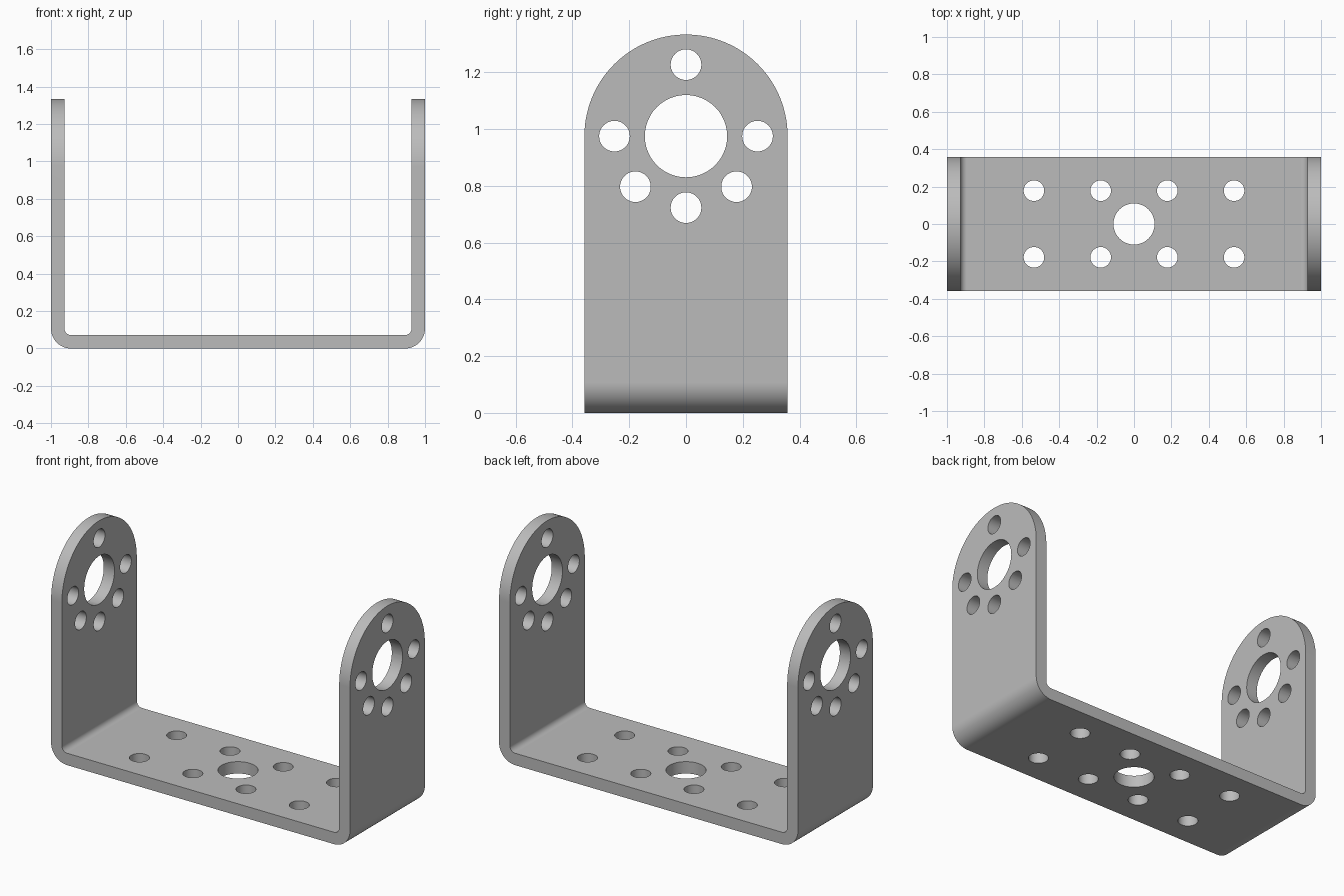
import bpy, bmesh, math
from mathutils import Vector

if "Cube" in bpy.data.objects:
    bpy.data.objects.remove(bpy.data.objects["Cube"])

HALF_W = 0.358      # half depth of the strip
THICK = 0.072       # sheet thickness
R_OUT, R_IN = 0.107, 0.035
HUB_Z = 0.975       # centre of the rounded ear
TOP = HUB_Z + HALF_W


def arc(cx, cy, r, a0, a1, n):
    return [(cx + r * math.cos(math.radians(a0 + (a1 - a0) * i / n)),
             cy + r * math.sin(math.radians(a0 + (a1 - a0) * i / n)))
            for i in range(n + 1)]


def add_prism(bm, pts, start, offset):
    """Extrude a closed loop of 3D points along an offset."""
    start, offset = Vector(start), Vector(offset)
    face = bm.faces.new([bm.verts.new(Vector(p) + start) for p in pts])
    ext = bmesh.ops.extrude_face_region(bm, geom=[face], use_keep_orig=True)
    verts = [g for g in ext["geom"] if isinstance(g, bmesh.types.BMVert)]
    bmesh.ops.translate(bm, verts=verts, vec=offset)


def make_object(name, bm):
    bmesh.ops.recalc_face_normals(bm, faces=bm.faces)
    mesh = bpy.data.meshes.new(name)
    bm.to_mesh(mesh)
    bm.free()
    obj = bpy.data.objects.new(name, mesh)
    bpy.context.collection.objects.link(obj)
    return obj


# U-shaped bent strip
outer = arc(1 - R_OUT, R_OUT, R_OUT, -90, 0, 16) + [(1, TOP)]
inner = [(1 - THICK, TOP)] + arc(1 - THICK - R_IN, THICK + R_IN, R_IN, 0, -90, 10)
right = outer + inner
profile = right + [(-x, z) for x, z in reversed(right)]
bm = bmesh.new()
add_prism(bm, [(x, 0, z) for x, z in profile], (0, -HALF_W, 0), (0, 2 * HALF_W, 0))
bracket = make_object("bracket", bm)

# Rounded ear outline, kept slightly wide below the arc
side = [(-HALF_W, -0.1), (HALF_W, -0.1)] + arc(0, HUB_Z, HALF_W, 0, 180, 64)
bm = bmesh.new()
add_prism(bm, [(0, y, z) for y, z in side], (-1.1, 0, 0), (2.2, 0, 0))
ear_cutter = make_object("ear_outline_cutter", bm)

# Holes through both ears: hub and screw circle
bm = bmesh.new()
ear_holes = [(0, HUB_Z, 0.145)]
for a in (0, 90, 180, 225, 270, 315):
    t = math.radians(a)
    ear_holes.append((0.252 * math.cos(t), HUB_Z + 0.252 * math.sin(t), 0.054))
for y, z, r in ear_holes:
    loop = arc(y, z, r, 0, 360, 48)[:-1]
    add_prism(bm, [(0, p, q) for p, q in loop], (-1.1, 0, 0), (2.2, 0, 0))
ear_hole_cutter = make_object("ear_hole_cutter", bm)

# Holes through the base plate
bm = bmesh.new()
base_holes = [(0, 0, 0.11)] + [(x, y, 0.055) for x in (-0.535, -0.178, 0.178, 0.535)
                               for y in (-0.178, 0.178)]
for x, y, r in base_holes:
    loop = arc(x, y, r, 0, 360, 48)[:-1]
    add_prism(bm, [(p, q, 0) for p, q in loop], (0, 0, -0.1), (0, 0, 0.3))
base_hole_cutter = make_object("base_hole_cutter", bm)

for cutter, op in ((ear_cutter, 'INTERSECT'), (ear_hole_cutter, 'DIFFERENCE'),
                   (base_hole_cutter, 'DIFFERENCE')):
    mod = bracket.modifiers.new(cutter.name, 'BOOLEAN')
    mod.object, mod.operation, mod.solver = cutter, op, 'EXACT'
    cutter.hide_render = True

# Bake the cuts and discard the cutters
deps = bpy.context.evaluated_depsgraph_get()
baked = bpy.data.meshes.new_from_object(bracket.evaluated_get(deps))
bracket.modifiers.clear()
bracket.data = baked
for cutter in (ear_cutter, ear_hole_cutter, base_hole_cutter):
    bpy.data.objects.remove(cutter)

# Plain grey metal
grey = bpy.data.materials.new("grey metal")
grey.diffuse_color = (0.5, 0.5, 0.5, 1)
grey.use_nodes = True
grey.node_tree.nodes["Principled BSDF"].inputs["Base Color"].default_value = grey.diffuse_color
baked.materials.clear()
baked.materials.append(grey)

# Smooth bends with crisp sheet edges
bpy.context.view_layer.objects.active = bracket
bracket.select_set(True)
bpy.ops.object.shade_smooth_by_angle(angle=math.radians(30))
weighted = bracket.modifiers.new("flat_face_normals", 'WEIGHTED_NORMAL')
weighted.keep_sharp = True
